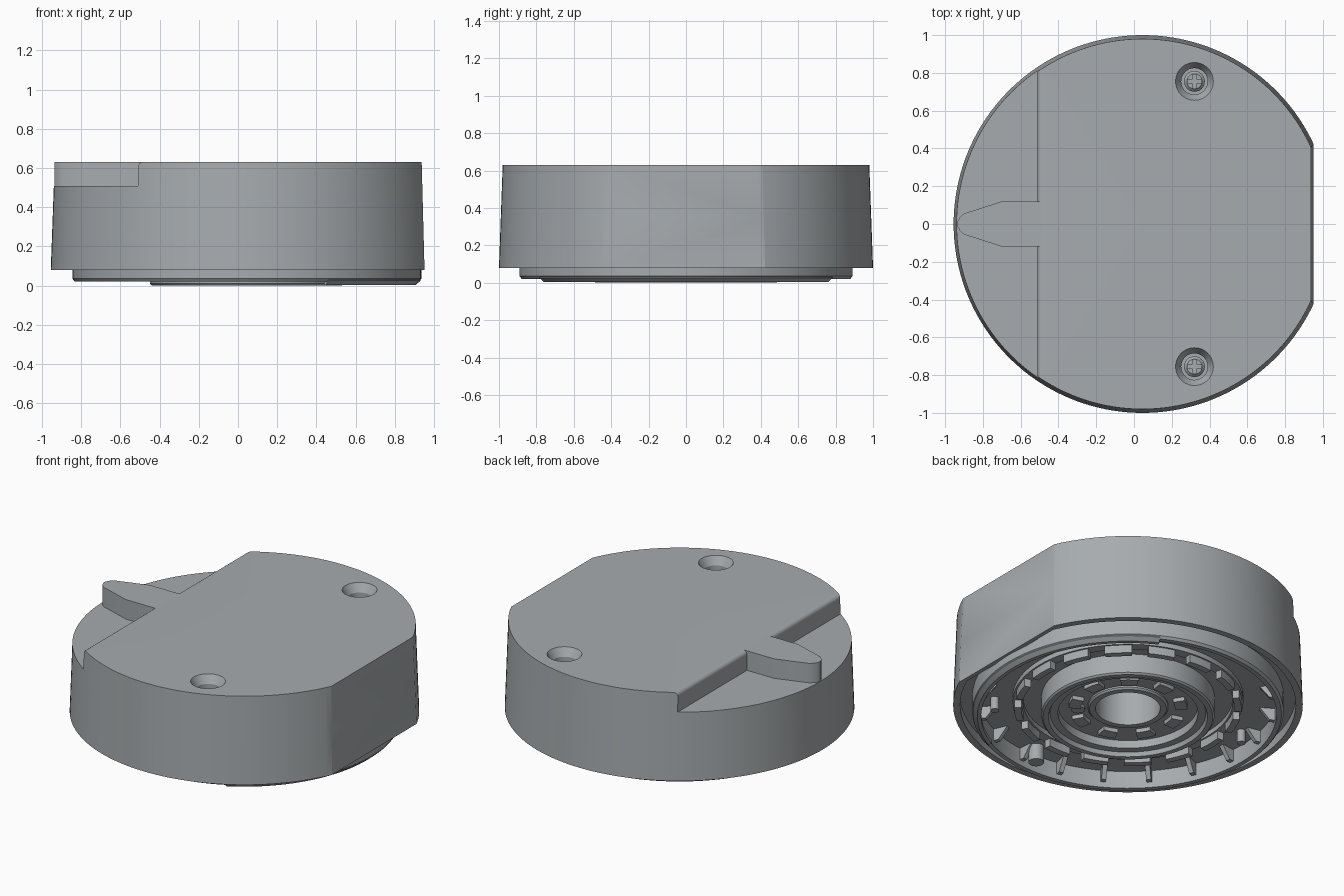
import bpy, bmesh, math
from math import pi, cos, sin, radians

if "Cube" in bpy.data.objects:
    bpy.data.objects.remove(bpy.data.objects["Cube"])

CX = 0.045  # axis of the round body
GREY = bpy.data.materials.new("dark_grey")
GREY.diffuse_color = (.385, .41, .425, 1)
GREY.use_nodes = True
GREY.node_tree.nodes["Principled BSDF"].inputs["Base Color"].default_value = GREY.diffuse_color


def make(name, bm, loc=(CX, 0, 0)):
    bmesh.ops.remove_doubles(bm, verts=bm.verts, dist=1e-5)
    bmesh.ops.recalc_face_normals(bm, faces=bm.faces)
    me = bpy.data.meshes.new(name)
    bm.to_mesh(me)
    bm.free()
    me.materials.append(GREY)
    ob = bpy.data.objects.new(name, me)
    ob.location = loc
    bpy.context.collection.objects.link(ob)
    return ob


def sweep(bm, prof, a0=0.0, a1=2 * pi, n=128):
    """Turn a closed (r, z) outline about the z axis, fully or as an arc."""
    full = a1 - a0 > 2 * pi - 1e-4
    rows = []
    for i in range(n if full else n + 1):
        a = a0 + (a1 - a0) * i / n
        rows.append([bm.verts.new((r * cos(a), r * sin(a), z)) for r, z in prof])
    m = len(prof)
    for i in range(n):
        p, q = rows[i], rows[(i + 1) % len(rows)]
        for j in range(m):
            k = (j + 1) % m
            if prof[j][0] == 0 and prof[k][0] == 0:
                continue
            bm.faces.new((p[j], p[k], q[k], q[j]))
    if not full:
        bm.faces.new(rows[0])
        bm.faces.new(rows[-1])


def lathe(name, prof, a0=0.0, a1=2 * pi, n=128, loc=(CX, 0, 0)):
    bm = bmesh.new()
    sweep(bm, prof, a0, a1, n)
    return make(name, bm, loc)


def arcs(name, r0, r1, z0, z1, count, width, n=4, offset=0.0):
    """Evenly spaced curved blocks around the axis."""
    bm = bmesh.new()
    for i in range(count):
        a = offset + 2 * pi * i / count
        sweep(bm, [(r0, z0), (r1, z0), (r1, z1), (r0, z1)], a - width / 2, a + width / 2, n)
    return make(name, bm)


def prism(name, pts, lo, hi, axis='z'):
    """Extrude an outline along z (xy outline) or along y (xz outline)."""
    bm = bmesh.new()
    place = (lambda p, t: (p[0], p[1], t)) if axis == 'z' else (lambda p, t: (p[0], t, p[1]))
    a = [bm.verts.new(place(p, lo)) for p in pts]
    b = [bm.verts.new(place(p, hi)) for p in pts]
    bm.faces.new(a)
    bm.faces.new(b)
    for i in range(len(pts)):
        j = (i + 1) % len(pts)
        bm.faces.new((a[i], a[j], b[j], b[i]))
    return make(name, bm, (0, 0, 0))


def box(name, x0, x1, y0, y1, z0, z1):
    return prism(name, [(x0, y0), (x1, y0), (x1, y1), (x0, y1)], z0, z1)


def cut(ob, cutter):
    cutter.hide_render = True
    mod = ob.modifiers.new("cut", 'BOOLEAN')
    mod.operation, mod.solver, mod.object = 'DIFFERENCE', 'EXACT', cutter
    bpy.context.view_layer.objects.active = ob
    bpy.ops.object.modifier_apply(modifier=mod.name)
    bpy.data.objects.remove(cutter)


# Tapered body with a recess below and a deep centre bore
body = lathe("body", [(0, .63), (.98, .63), (1, .08), (.87, .08), (.87, .13), (.185, .13),
                      (.185, .42), (0, .42)], n=160)
# Groove around the mount, stopping short of the flat side
groove = lathe("groove_cutter", [(.88, .14), (.96, .14), (.96, .05), (.88, .05)])
cut(groove, box("groove_trim", .925, 1.3, -1, 1, 0, .3))
cut(body, groove)
# Flat side
cut(body, prism("flat_cutter", [(.9535, 0), (.935, .7), (1.4, .7), (1.4, 0)], -1.3, 1.3, 'y'))
# Lowered shelf with a rounded upper edge
fillet = [(-.485 - .025 * sin(t), .605 + .025 * cos(t)) for t in [radians(a) for a in range(90, -1, -15)]]
cut(body, prism("shelf_cutter", [(-1.4, .507), (-.51, .507)] + fillet + [(-.485, .8), (-1.4, .8)],
                -1.3, 1.3, 'y'))
# Countersunk screw wells
for s in (1, -1):
    cut(body, lathe("well_cutter", [(0, .65), (.115, .65), (.1, .63), (.07, .58), (.07, .5), (0, .5)],
                    n=48, loc=(.32, s * .755, 0)))

# Pointer ridge on the shelf
half = [(-.48, .12), (-.7, .12), (-.9, .055), (-.922, .035), (-.935, .012)]
prism("pointer", half + [(x, -y) for x, y in reversed(half)], .49, .63)

# Cross-head screws
for s in (1, -1):
    y = s * .755
    head = lathe("screw", [(0, .55), (.04, .55), (.055, .535), (.055, .49), (0, .49)],
                 n=32, loc=(.32, y, 0))
    cut(head, box("slot_cutter", .283, .357, y - .01, y + .01, .525, .6))
    cut(head, box("slot_cutter", .31, .33, y - .037, y + .037, .525, .6))

# Mounting rim and its bayonet lip
lathe("mount_rim", [(.85, .145), (.89, .145), (.89, .035), (.878, .02), (.85, .02)])
lathe("bayonet_lip", [(.84, .03), (.887, .03), (.887, .025), (.862, .004), (.84, .004)],
      radians(-62), radians(62), 48)

# Underside: radial ribs and segmented wall pieces
bm = bmesh.new()
for i in range(20):
    a = 2 * pi * i / 20 + .1
    w = .014
    pts = [(.76, .135), (.855, .135), (.855, .055), (.82, .055)]
    sides = []
    for t in (-w, w):
        sides.append([bm.verts.new((r * cos(a) - t * sin(a), r * sin(a) + t * cos(a), z)) for r, z in pts])
    bm.faces.new(sides[0])
    bm.faces.new(sides[1])
    for j in range(4):
        k = (j + 1) % 4
        bm.faces.new((sides[0][j], sides[0][k], sides[1][k], sides[1][j]))
make("ribs", bm)
arcs("ring_tabs", .61, .65, .05, .135, 16, radians(14))
arcs("ring_base", .60, .66, .1, .135, 1, 2 * pi, 128)

# Raised inner ring, stepped inwards to a shallow floor
lathe("inner_ring", [(.495, .135), (.495, .01), (.485, 0), (.455, 0), (.445, .025), (.40, .025),
                     (.40, .075), (.22, .075), (.22, .135)])
arcs("inner_blocks", .27, .34, .05, .08, 9, radians(18), offset=.2)
lathe("bore_collar", [(.185, .135), (.23, .135), (.23, .065), (.22, .055), (.185, .055)], n=64)

# Underside pins
for x, y, r, z in ((.08, -.775, .045, .03), (.62, -.5, .025, .05), (-.7, .12, .025, .05),
                   (.25, -.2, .04, .06)):
    lathe("pin", [(0, z), (r, z), (r, .135), (0, .135)], n=32, loc=(x, y, 0))

# Smooth the round walls, keep the edges sharp
bpy.ops.object.select_all(action='SELECT')
bpy.context.view_layer.objects.active = body
bpy.ops.object.shade_smooth_by_angle(angle=radians(25))
